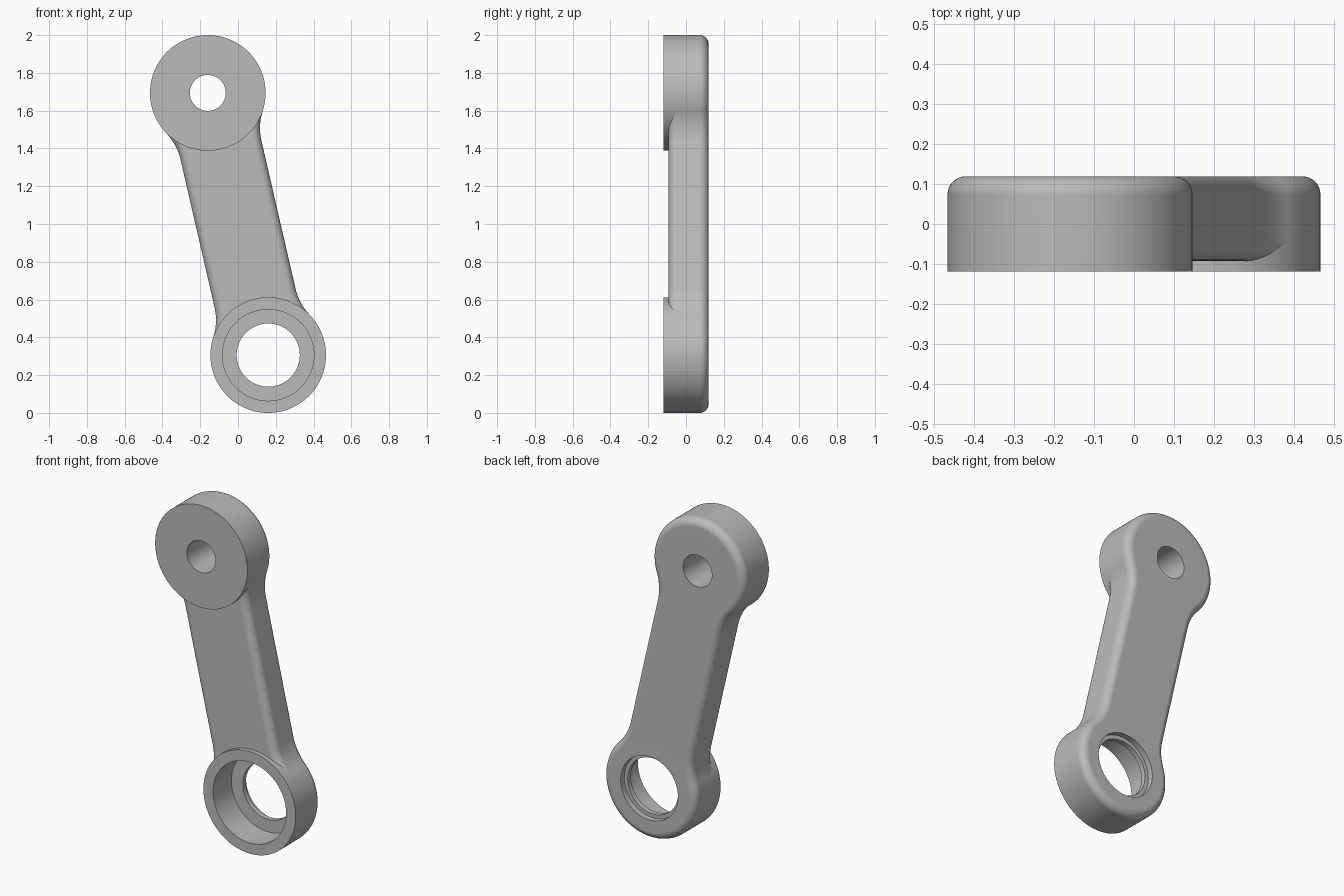
import bpy, bmesh
from math import sin, cos, pi, sqrt, atan2, hypot
from mathutils import Matrix, Vector

old = bpy.data.objects.get("Cube")
if old:
    bpy.data.objects.remove(old, do_unlink=True)

metal = bpy.data.materials.new("plain_grey")
metal.use_nodes = True
grey = (0.5, 0.5, 0.5, 1)
metal.diffuse_color = grey
metal.node_tree.nodes["Principled BSDF"].inputs["Base Color"].default_value = grey

# Shared dimensions
R = 0.306            # boss radius
CX, CZ = 0.16, 0.694  # boss offset from the middle
HALF = 0.119         # half depth
NECK_FRONT = -0.092
NECK_W = 0.22        # neck half width
FILLET = 0.3         # concave blend between boss and neck
ROUND = 0.045        # edge rounding
STEPS = 8
SPAN = hypot(CX, CZ)
LEAN = Matrix.Translation((0, 0, 1)) @ Matrix.Rotation(atan2(-CX, CZ), 4, 'Y')


def finish(name, bm):
    bmesh.ops.recalc_face_normals(bm, faces=bm.faces)
    mesh = bpy.data.meshes.new(name)
    bm.to_mesh(mesh)
    bm.free()
    obj = bpy.data.objects.new(name, mesh)
    bpy.context.collection.objects.link(obj)
    mesh.materials.append(metal)
    bpy.ops.object.select_all(action='DESELECT')
    obj.select_set(True)
    bpy.context.view_layer.objects.active = obj
    bpy.ops.object.shade_smooth_by_angle(angle=0.5)
    mod = obj.modifiers.new("even_shading", 'WEIGHTED_NORMAL')
    mod.keep_sharp = True
    return obj


def quarter(side):
    """Rounded edge as (inset, depth) pairs, from the flat face to the side wall."""
    return [(ROUND * (1 - sin(a)), side - (1 if side > 0 else -1) * ROUND * (1 - cos(a)))
            for a in (pi / 2 * i / STEPS for i in range(STEPS + 1))]


def boss(name, height, bore, segments=128):
    """Revolve a closed (radius, depth) outline around the y axis."""
    outline = bore + [(R - i, y) for i, y in quarter(HALF)] + [(R, -HALF)]
    bm = bmesh.new()
    rings = [[bm.verts.new(LEAN @ Vector((r * cos(a), y, height + r * sin(a))))
              for r, y in outline]
             for a in (2 * pi * k / segments for k in range(segments))]
    n = len(outline)
    for k in range(segments):
        a, b = rings[k], rings[(k + 1) % segments]
        for j in range(n):
            m = (j + 1) % n
            bm.faces.new((a[j], a[m], b[m], b[j]))
    return finish(name, bm)


# Upper boss with a plain hole, lower boss with a stepped bore
boss("upper_boss", SPAN, [(0.095, -HALF), (0.095, HALF)])
boss("lower_boss", -SPAN, [(0.242, -HALF), (0.242, 0.055), (0.167, 0.055),
                           (0.167, 0.085), (0.19, 0.085), (0.19, HALF)])


# Neck side path: (x, z, normal x, normal z), from the upper boss down
reach = sqrt((R + FILLET) ** 2 - (NECK_W + FILLET) ** 2)
sweep = atan2(reach, NECK_W + FILLET)
upper = []
for i in range(17):
    a = sweep * (1 - i / 16)
    upper.append((NECK_W + FILLET * (1 - cos(a)), SPAN - reach + FILLET * sin(a),
                  cos(a), -sin(a)))
path = upper + [(x, -z, nx, -nz) for x, z, nx, nz in reversed(upper)]

section = quarter(NECK_FRONT) + quarter(HALF)[::-1]
bm = bmesh.new()
sides = []
for s in (1, -1):
    grid = [[bm.verts.new(LEAN @ Vector((s * (x - nx * i), y, z - nz * i)))
             for i, y in section] for x, z, nx, nz in path]
    for a, b in zip(grid, grid[1:]):
        for j in range(len(section) - 1):
            bm.faces.new((a[j], a[j + 1], b[j + 1], b[j]))
    sides.append(grid)


def end_arc(sign, y):
    """Curved neck end, hidden within the boss wall, running from +x to -x."""
    r = R - ROUND
    start = -sweep
    points = []
    for i in range(1, 24):
        a = start + (-pi - 2 * start) * i / 24
        points.append(bm.verts.new(LEAN @ Vector(
            (r * cos(a), y, sign * (SPAN + r * sin(a))))))
    return points


# Flat front and back of the neck
for j, y in ((0, NECK_FRONT), (-1, HALF)):
    right = [row[j] for row in sides[0]]
    left = [row[j] for row in sides[1]]
    bm.faces.new(right + end_arc(-1, y) + left[::-1] + end_arc(1, y)[::-1])
finish("neck", bm)
